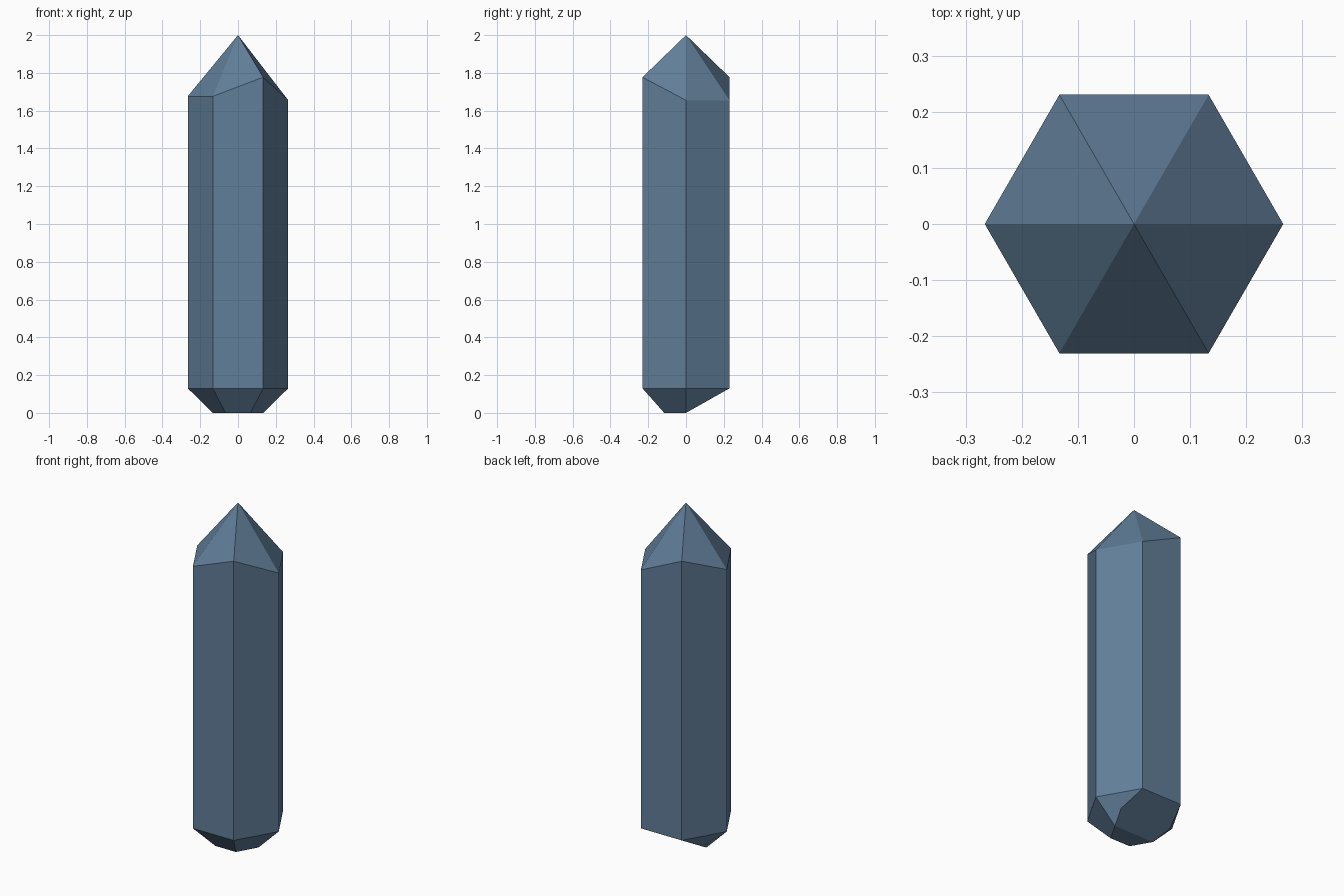
import bpy
import bmesh
from math import cos, sin, radians

cube = bpy.data.objects.get("Cube")
if cube:
    bpy.data.objects.remove(cube, do_unlink=True)

RADIUS = 0.266
GIRDLE = 0.13
SHOULDERS = [1.655, 1.655, 1.777, 1.676, 1.676, 1.777]

# Single slate blue material
mat = bpy.data.materials.new("slate_blue")
mat.use_nodes = True
colour = (0.12, 0.21, 0.32, 1)
mat.diffuse_color = colour
mat.node_tree.nodes["Principled BSDF"].inputs["Base Color"].default_value = colour

bm = bmesh.new()


def corner(i, radius, z):
    a = radians(60 * i)
    return bm.verts.new((radius * cos(a), radius * sin(a), z))


# Six-sided shaft with uneven shoulders, and the pointed tip
low = [corner(i, RADIUS, GIRDLE) for i in range(6)]
high = [corner(i, RADIUS, z) for i, z in enumerate(SHOULDERS)]
tip = bm.verts.new((0, 0, 2))
for i in range(6):
    j = (i + 1) % 6
    bm.faces.new((low[i], low[j], high[j], high[i]))
    bm.faces.new((high[i], high[j], tip))

# Tapered foot: front half of a smaller hexagon
foot = {i: corner(i, RADIUS / 2, 0) for i in (3, 4, 5, 0)}
for i, j in ((3, 4), (4, 5), (5, 0)):
    bm.faces.new((low[j], low[i], foot[i], foot[j]))
bm.faces.new([foot[i] for i in (0, 5, 4, 3)])

# Slanted cut across the back of the foot
right_knee, left_knee = [bm.verts.new((x, 0.095, 0.0535)) for x in (-0.17, 0.17)]
bm.faces.new((low[1], low[0], foot[0], left_knee))
bm.faces.new((low[3], low[2], right_knee, foot[3]))
bm.faces.new((low[2], low[1], left_knee, foot[0], foot[3], right_knee))

bmesh.ops.recalc_face_normals(bm, faces=bm.faces)
mesh = bpy.data.meshes.new("crystal")
bm.to_mesh(mesh)
bm.free()
mesh.materials.append(mat)
crystal = bpy.data.objects.new("crystal", mesh)
bpy.context.collection.objects.link(crystal)
